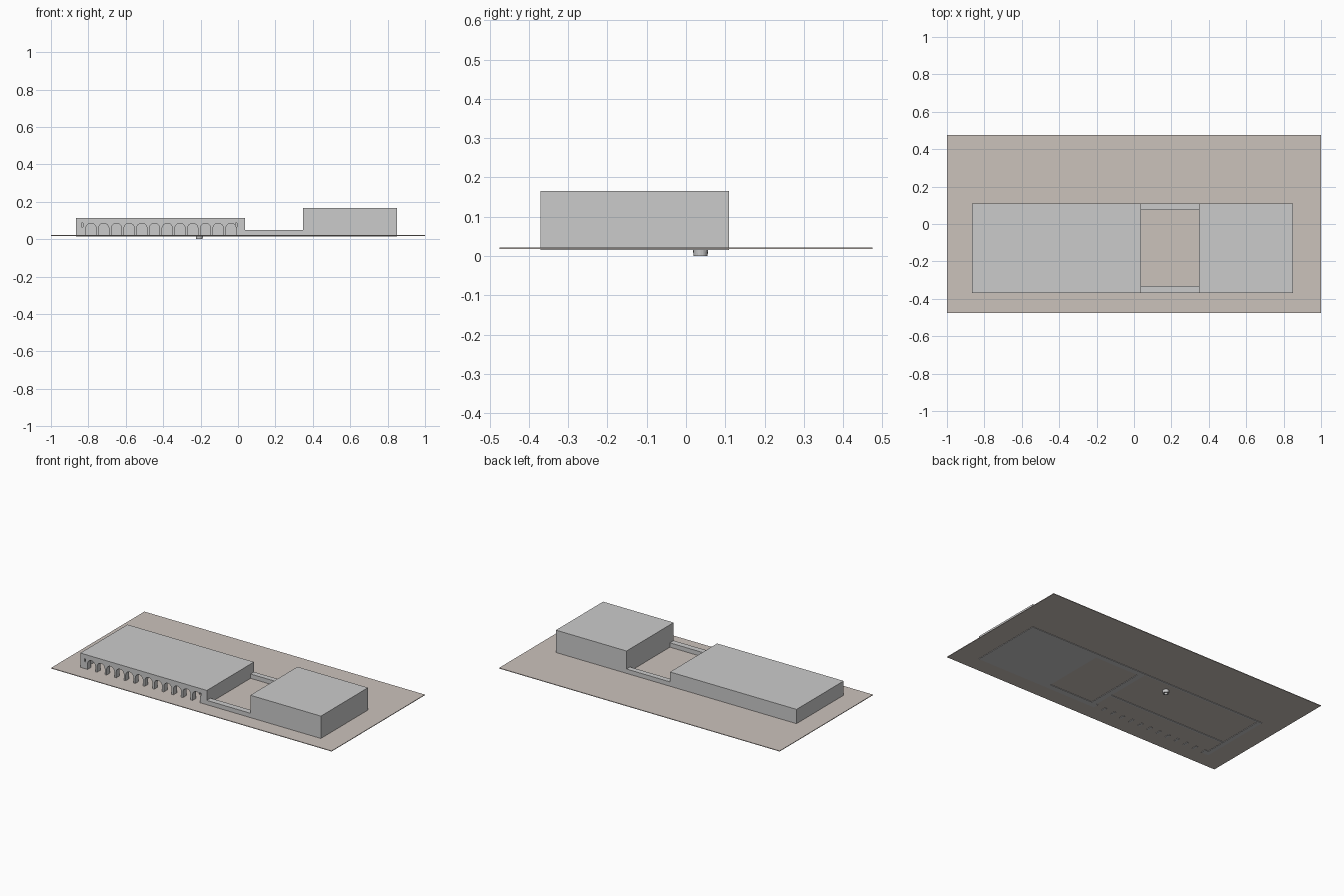
import bpy, bmesh, math

if "Cube" in bpy.data.objects:
    bpy.data.objects.remove(bpy.data.objects["Cube"])

# Main dimensions
GROUND = 0.022
BASE = 0.015
FRONT, BACK = -0.37, 0.11
LEFT, MID_L, MID_R, RIGHT = -0.865, 0.037, 0.347, 0.85
LOW_TOP, HIGH_TOP, WALL_TOP = 0.114, 0.166, 0.05


def finish(name, bm):
    bmesh.ops.recalc_face_normals(bm, faces=bm.faces)
    me = bpy.data.meshes.new(name)
    bm.to_mesh(me)
    bm.free()
    ob = bpy.data.objects.new(name, me)
    bpy.context.collection.objects.link(ob)
    return ob


def box(name, x0, x1, y0, y1, z0, z1):
    bm = bmesh.new()
    bmesh.ops.create_cube(bm, size=1)
    for v in bm.verts:
        v.co = (x1 if v.co.x > 0 else x0, y1 if v.co.y > 0 else y0, z1 if v.co.z > 0 else z0)
    return finish(name, bm)


def extrude_profile(name, pts, y0, y1):
    bm = bmesh.new()
    face = bm.faces.new([bm.verts.new((x, y0, z)) for x, z in pts])
    ext = bmesh.ops.extrude_face_region(bm, geom=[face])["geom"]
    bmesh.ops.translate(bm, vec=(0, y1 - y0, 0),
                        verts=[g for g in ext if isinstance(g, bmesh.types.BMVert)])
    return finish(name, bm)


# Ground sheet
ground = box("ground", -1, 1, -0.475, 0.475, 0.018, GROUND)
mat = bpy.data.materials.new("earth")
mat.diffuse_color = (0.6, 0.54, 0.5, 1)
mat.use_nodes = True
mat.node_tree.nodes["Principled BSDF"].inputs["Base Color"].default_value = mat.diffuse_color
ground.data.materials.append(mat)

# Tall block on the right
box("tall_block", MID_R, RIGHT, FRONT, BACK, BASE, HIGH_TOP)

# Low courtyard walls joining both blocks
box("courtyard_front_wall", MID_L, MID_R, FRONT, -0.332, BASE, WALL_TOP)
box("courtyard_back_wall", MID_L, MID_R, 0.075, BACK, BASE, WALL_TOP)

# Hollow long block: roof, end walls, back wall, wall behind the arcade
box("long_block_roof", LEFT, MID_L, FRONT + 0.035, BACK, 0.092, LOW_TOP)
box("long_block_left_wall", LEFT, LEFT + 0.028, FRONT + 0.035, BACK, BASE, 0.092)
box("long_block_right_wall", MID_L - 0.035, MID_L, FRONT + 0.035, BACK, BASE, 0.092)
box("long_block_back_wall", LEFT + 0.028, MID_L - 0.035, BACK - 0.012, BACK, BASE, 0.092)
box("long_block_inner_wall", LEFT + 0.028, MID_L - 0.035, -0.212, -0.2, BASE, 0.092)

# Arcade front: one outline with twelve round-headed openings
ARCHES, PITCH, RADIUS, SPRING = 12, 0.068, 0.0275, 0.058
first = -0.786
outline = [(LEFT, LOW_TOP), (LEFT, BASE)]
for i in range(ARCHES):
    cx = first + i * PITCH
    outline.append((cx - RADIUS, BASE))
    for k in range(13):
        a = math.pi * (1 - k / 12)
        outline.append((cx + RADIUS * math.cos(a), SPRING + RADIUS * math.sin(a)))
    outline.append((cx + RADIUS, BASE))
outline += [(MID_L, BASE), (MID_L, LOW_TOP)]
arcade = extrude_profile("arcade_front", outline, FRONT, FRONT + 0.035)

# Narrow part-arch slits at both ends of the arcade
for side, x in (("left", -0.832), ("right", -0.01)):
    slit = box(side + "_slit_cutter", x - 0.004, x + 0.004, FRONT - 0.02, FRONT + 0.03, 0.066, 0.086)
    slit.hide_render = True
    slit.hide_set(True)
    mod = arcade.modifiers.new(side + "_slit", "BOOLEAN")
    mod.object = slit
    mod.operation = "DIFFERENCE"
    mod.solver = "EXACT"
bpy.context.view_layer.objects.active = arcade
for mod in list(arcade.modifiers):
    bpy.ops.object.modifier_apply(modifier=mod.name)
for ob in [o for o in bpy.data.objects if o.name.endswith("_cutter")]:
    bpy.data.objects.remove(ob)

# Small sunken round well, an open tapered tube under the long block
bm = bmesh.new()
rings = []
for r, z in ((0.020, 0.03), (0.018, 0.0), (0.010, 0.0), (0.010, 0.03)):
    rings.append([bm.verts.new((-0.207 + r * math.cos(2 * math.pi * k / 16),
                                0.037 + r * math.sin(2 * math.pi * k / 16), z)) for k in range(16)])
for a, b in zip(rings, rings[1:] + rings[:1]):
    for k in range(16):
        bm.faces.new((a[k], a[(k + 1) % 16], b[(k + 1) % 16], b[k]))
finish("well", bm)
